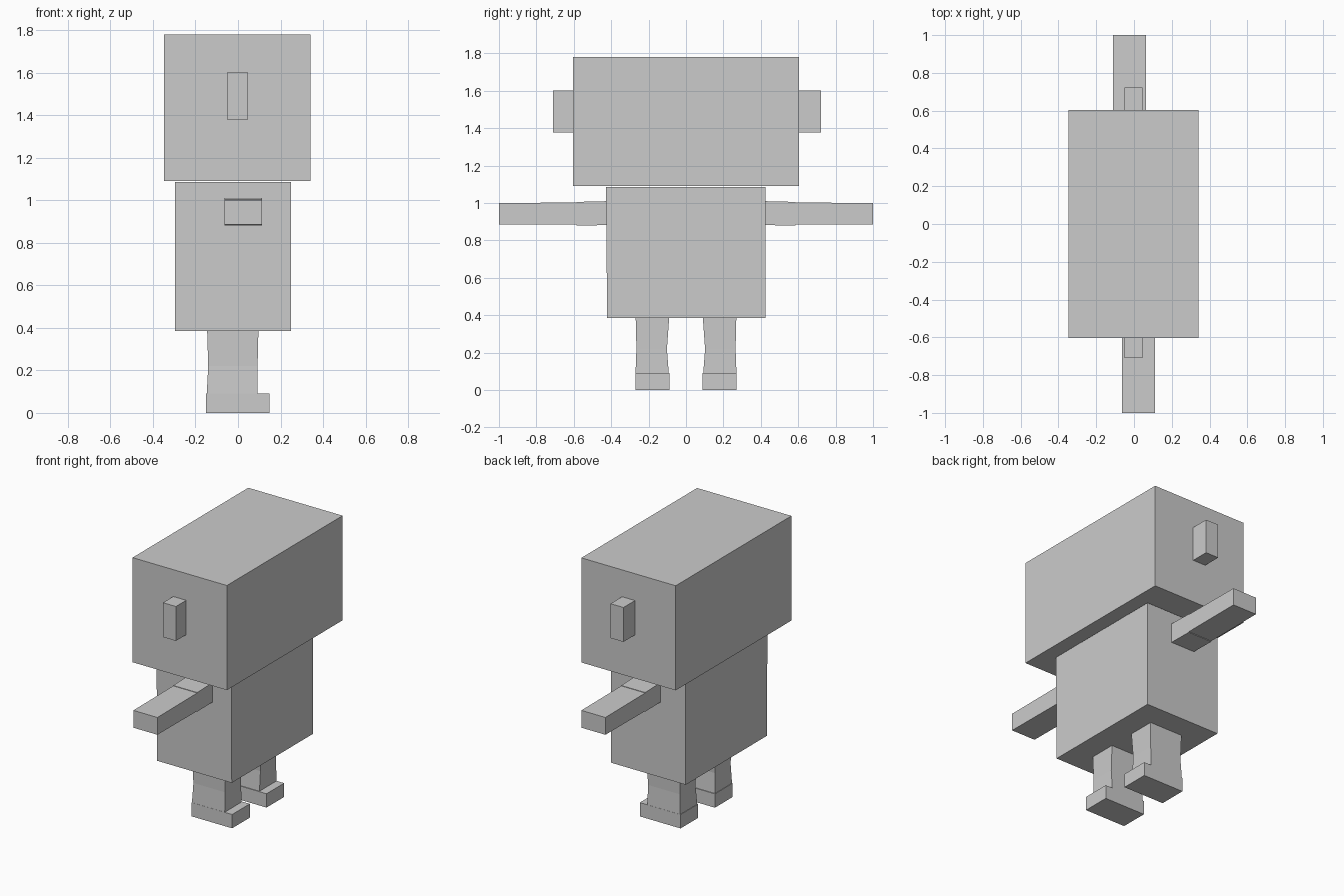
import bpy
import bmesh

if "Cube" in bpy.data.objects:
    bpy.data.objects.remove(bpy.data.objects["Cube"])


def loft(name, sections, axis="z"):
    """Build a closed four-sided solid through (position, a0, a1, b0, b1) sections.
    axis z: a = x, b = y.  axis y: a = x, b = z."""
    bm = bmesh.new()
    rings = []
    for p, a0, a1, b0, b1 in sections:
        corners = [(a0, b0), (a1, b0), (a1, b1), (a0, b1)]
        rings.append([bm.verts.new((a, b, p) if axis == "z" else (a, p, b))
                      for a, b in corners])
    for low, high in zip(rings, rings[1:]):
        for i in range(4):
            j = (i + 1) % 4
            bm.faces.new((low[i], low[j], high[j], high[i]))
    bm.faces.new(rings[0])
    bm.faces.new(rings[-1])
    bmesh.ops.recalc_face_normals(bm, faces=bm.faces)
    mesh = bpy.data.meshes.new(name)
    bm.to_mesh(mesh)
    bm.free()
    obj = bpy.data.objects.new(name, mesh)
    bpy.context.collection.objects.link(obj)
    return obj


def box(name, x0, x1, y0, y1, z0, z1):
    return loft(name, [(z0, x0, x1, y0, y1), (z1, x0, x1, y0, y1)])


# Head and torso blocks
box("head", -0.347, 0.341, -0.603, 0.603, 1.09, 1.78)
loft("torso", [(0.385, -0.295, 0.25, -0.422, 0.424),
               (1.085, -0.295, 0.25, -0.427, 0.424)])

for s, side in ((1, "left"), (-1, "right")):
    # Ear block on each end of the head
    ear_tip = 0.723 if s > 0 else 0.71
    box(side + "_ear", -0.05, 0.044, *sorted((s * 0.603, s * ear_tip)), 1.376, 1.603)

    # Two-part arm, offset in opposite directions on the two sides
    x0, x1 = sorted((-s * 0.112, s * 0.063))
    loft(side + "_upper_arm", [(s * 0.42, x0, x1, 0.882, 1.010),
                               (s * 0.585, x0, x1, 0.880, 1.006)], "y")
    loft(side + "_forearm", [(s * 0.585, x0, x1, 0.884, 1.003),
                             (s * 1.0, x0, x1, 0.886, 1.000)], "y")

    # Leg with a slight pinch at the knee
    def leg_section(z, xa, xb, inner, outer):
        return (z, xa, xb, *sorted((s * inner, s * outer)))

    loft(side + "_leg", [leg_section(0.088, -0.147, 0.092, 0.092, 0.27),
                         leg_section(0.22, -0.14, 0.092, 0.102, 0.265),
                         leg_section(0.387, -0.145, 0.096, 0.09, 0.269)])

    # Foot with the toe pointing forward
    box(side + "_foot", -0.15, 0.147, *sorted((s * 0.087, s * 0.271)), 0.0, 0.091)
